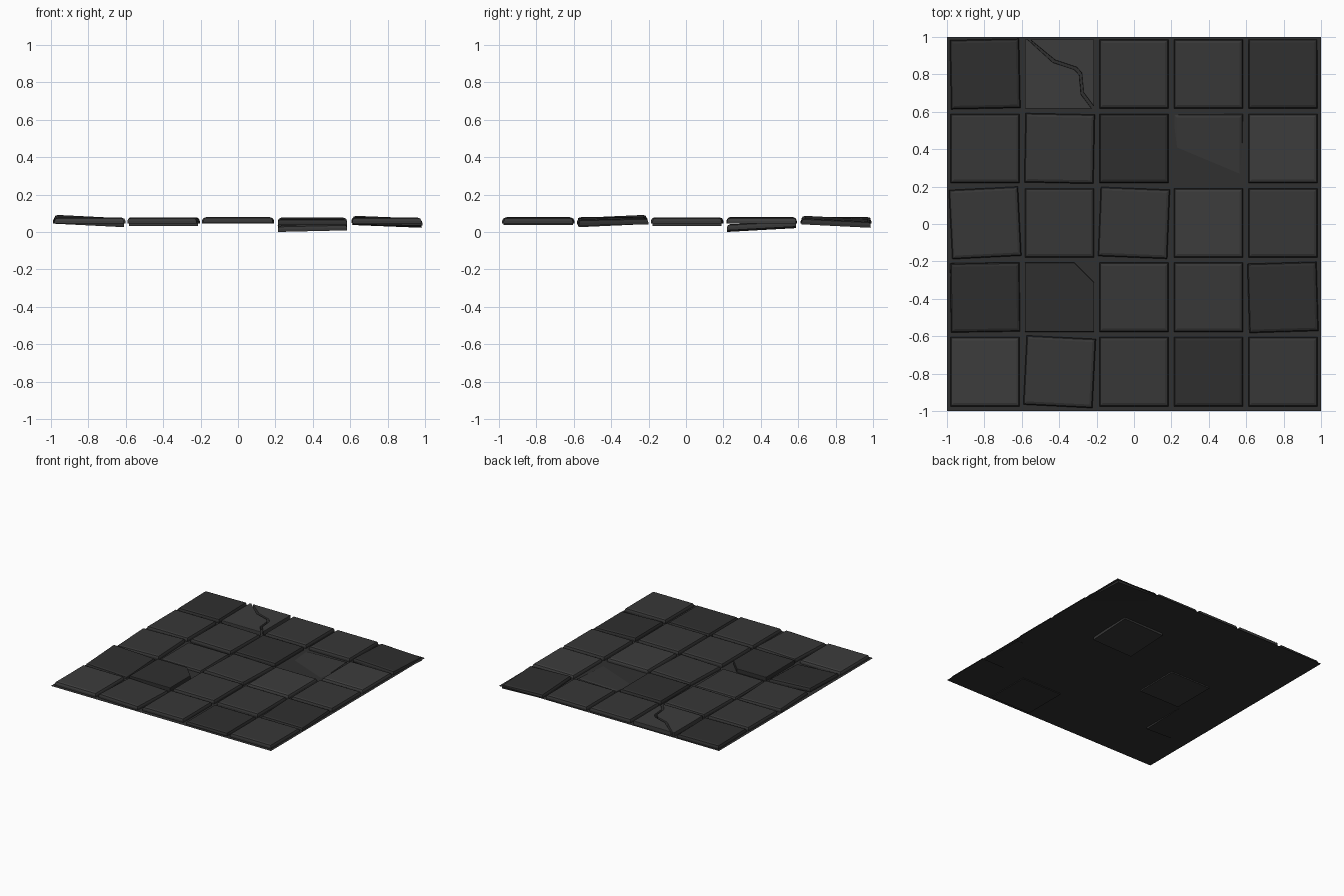
import bpy, bmesh

if "Cube" in bpy.data.objects:
    bpy.data.objects.remove(bpy.data.objects["Cube"])

PITCH, HALF, THICK = 0.4, 0.185, 0.032
BED_Z = 0.043


def make_material(name, v):
    m = bpy.data.materials.new(name)
    m.diffuse_color = (v, v, v, 1)
    m.use_nodes = True
    m.node_tree.nodes["Principled BSDF"].inputs["Base Color"].default_value = m.diffuse_color
    return m


stone = {k: make_material("stone_" + k, v) for k, v in
         {"dark": 0.028, "mid": 0.038, "light": 0.046, "bed": 0.03}.items()}


def slab(name, outline, loc, slope=(0, 0), turn=0, shade="mid", bevel=0.018):
    """Extruded stone slab with a softened top rim, bottom at local z=0."""
    bm = bmesh.new()
    face = bm.faces.new([bm.verts.new((x, y, 0)) for x, y in outline])
    ext = bmesh.ops.extrude_face_region(bm, geom=[face], use_keep_orig=True)
    top = [v for v in ext["geom"] if isinstance(v, bmesh.types.BMVert)]
    bmesh.ops.translate(bm, vec=(0, 0, THICK), verts=top)
    rim = [e for e in bm.edges if all(v.co.z > THICK / 2 for v in e.verts)]
    if bevel:
        bmesh.ops.bevel(bm, geom=rim, offset=bevel, segments=2, profile=0.5,
                        affect='EDGES')
    bmesh.ops.recalc_face_normals(bm, faces=bm.faces[:])
    me = bpy.data.meshes.new(name)
    bm.to_mesh(me)
    bm.free()
    me.materials.append(stone[shade])
    ob = bpy.data.objects.new(name, me)
    ob.location = loc
    ob.rotation_euler = (slope[1], -slope[0], turn)
    bpy.context.collection.objects.link(ob)
    return ob


# Flat mortar bed
bpy.ops.mesh.primitive_plane_add(size=2, location=(0, 0, BED_Z))
bed = bpy.context.object
bed.name = "mortar_bed"
bed.data.materials.append(stone["bed"])

# Uneven tiles, keyed by (column, row): bottom height, slopes, turn
uneven = {
    (-2, -1): (0.043, (-0.05, 0.045), 0.015),
    (2, 2): (0.039, (-0.04, -0.05), 0.0),
    (1, 1): (0.0145, (0.023, 0.055), 0.0),
    (-1, 0): (0.033, (0, 0), 0.0),
    (1, -2): (0.037, (0, 0), 0.0),
    (-2, 0): (0.044, (0, 0), 0.05),
    (-1, -2): (0.044, (0, 0), -0.05),
    (0, 0): (0.046, (0, 0), -0.04),
    (-1, 1): (0.044, (0, 0), -0.02),
    (-2, 2): (0.044, (0, 0), 0.02),
    (2, -1): (0.041, (-0.02, 0.02), 0.03),
}
dark = {(-2, 2), (2, 2), (0, 1), (-2, -1), (2, -1), (1, -2), (-1, -1)}
light = {(-1, 2), (2, 1), (1, 0), (-2, -2)}

h = HALF
square = [(-h, -h), (h, -h), (h, h), (-h, h)]
chipped = [(-h, -h), (h, -h), (h, 0.08), (0.08, h), (-h, h)]

# Crack running across one tile
crack = [(-0.165, h), (-0.03, 0.068), (0.085, 0.03), (0.112, 0.0),
         (0.122, -0.105), (0.178, -h)]
g = 0.006
lower = [(-h, h), (-h, -h), (crack[-1][0] - g, -h)] + \
        [(x - g, y - g) for x, y in crack[-2:0:-1]] + [(crack[0][0] - g, h)]
upper = [(crack[0][0] + g, h)] + [(x + g, y + g) for x, y in crack[1:-1]] + \
        [(h, -h + 0.01), (h, h)]

for c in range(-2, 3):
    for r in range(-2, 3):
        z, slope, turn = uneven.get((c, r), (0.048 if c == 0 else 0.044, (0, 0), 0))
        shade = "dark" if (c, r) in dark else "light" if (c, r) in light else "mid"
        loc = (c * PITCH * 0.995, r * PITCH * 0.995 + 0.006, z)
        name = f"tile_{c + 3}_{r + 3}"
        if (c, r) == (-1, 2):
            slab("cracked_tile_lower", lower, loc, shade=shade, bevel=0.004)
            slab("cracked_tile_upper", upper, loc, shade=shade, bevel=0.004)
        elif (c, r) == (-1, -1):
            slab("chipped_tile", chipped, loc, shade=shade, bevel=0.004)
        else:
            slab(name, square, loc, slope, turn, shade)
